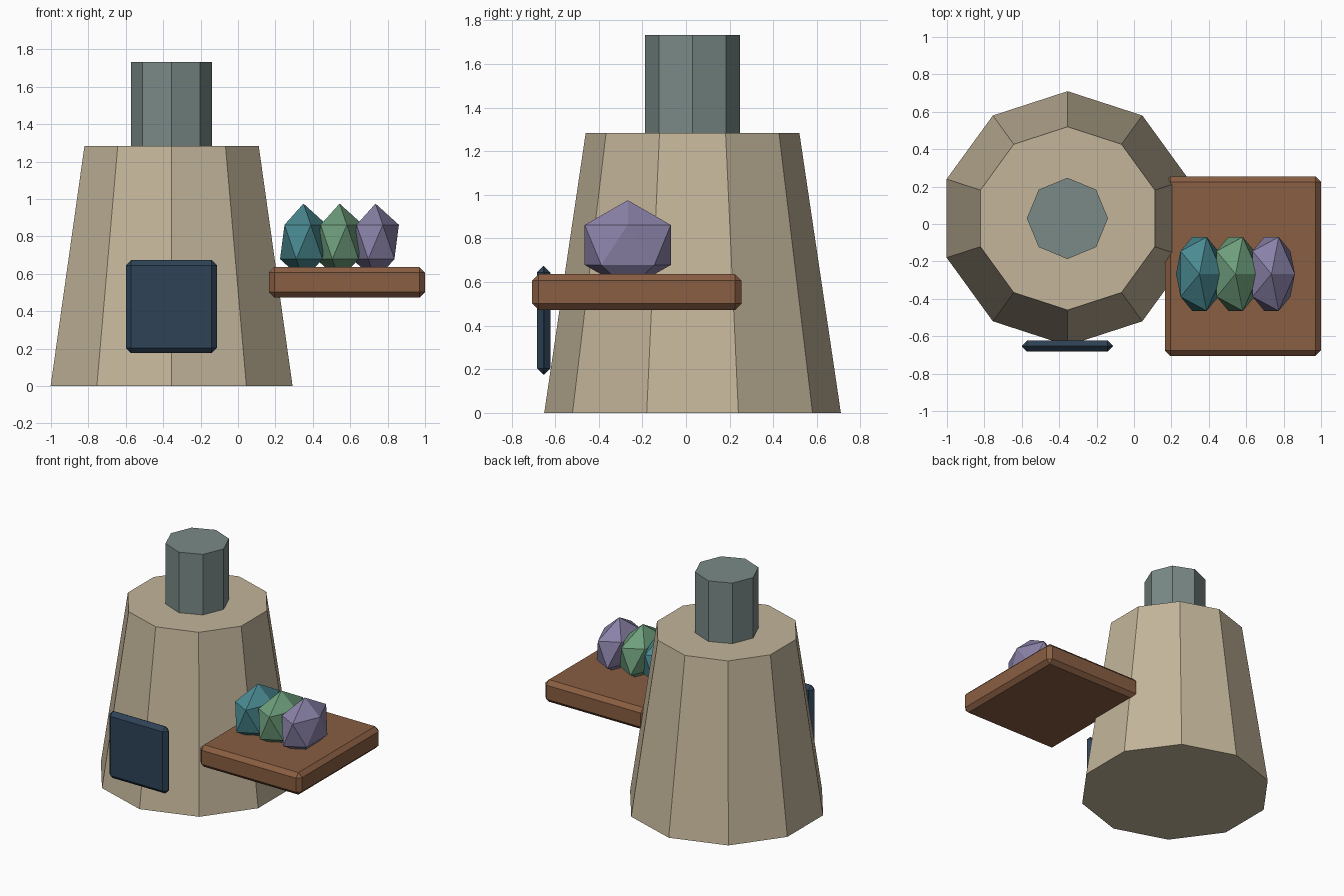
import bpy, bmesh, math
from mathutils import Matrix, Vector

if "Cube" in bpy.data.objects:
    bpy.data.objects.remove(bpy.data.objects["Cube"])


def material(name, rgb):
    m = bpy.data.materials.new(name)
    lin = [((c / 255 + 0.055) / 1.055) ** 2.4 for c in rgb]
    m.diffuse_color = (*lin, 1)
    m.use_nodes = True
    m.node_tree.nodes["Principled BSDF"].inputs["Base Color"].default_value = m.diffuse_color
    return m


def finish(name, bm, mat):
    bmesh.ops.recalc_face_normals(bm, faces=bm.faces)
    mesh = bpy.data.meshes.new(name)
    bm.to_mesh(mesh)
    bm.free()
    mesh.materials.append(mat)
    ob = bpy.data.objects.new(name, mesh)
    bpy.context.collection.objects.link(ob)
    return ob


def frustum(name, x, y, sides, r0, r1, z0, z1, mat):
    """Tapered prism with one corner pointing to +y."""
    bm = bmesh.new()
    rings = []
    for r, z in ((r0, z0), (r1, z1)):
        angles = [math.pi / 2 + math.tau * i / sides for i in range(sides)]
        rings.append([bm.verts.new((x + r * math.cos(a), y + r * math.sin(a), z)) for a in angles])
    low, high = rings
    bm.faces.new(low)
    bm.faces.new(high)
    for i in range(sides):
        j = (i + 1) % sides
        bm.faces.new((low[i], low[j], high[j], high[i]))
    return finish(name, bm, mat)


def chamfered_box(name, lo, hi, width, mat):
    lo, hi = Vector(lo), Vector(hi)
    bm = bmesh.new()
    bmesh.ops.create_cube(bm, size=1, matrix=Matrix.LocRotScale((lo + hi) / 2, None, hi - lo))
    bmesh.ops.bevel(bm, geom=bm.edges[:], offset=width, segments=1, affect='EDGES')
    return finish(name, bm, mat)


def gem(name, x, mat):
    bm = bmesh.new()
    bmesh.ops.create_icosphere(bm, subdivisions=1, radius=1,
                               matrix=Matrix.LocRotScale((x, -0.267, 0.77), None, Vector((0.14, 0.232, 0.205))))
    return finish(name, bm, mat)


# Tapered tower and chimney
frustum("tower_body", -0.355, 0.03, 10, 0.68, 0.49, 0, 1.283, material("beige clay", (195, 181, 154)))
frustum("chimney", -0.356, 0.03, 8, 0.217, 0.217, 1.24, 1.733, material("grey green", (122, 138, 135)))

# Dark door panel in front
chamfered_box("door_panel", (-0.6, -0.683, 0.175), (-0.112, -0.622, 0.673), 0.029, material("dark blue", (46, 66, 86)))

# Side shelf with three faceted gems
chamfered_box("side_shelf", (0.165, -0.706, 0.472), (1.0, 0.255, 0.636), 0.03, material("brown wood", (137, 94, 66)))
for name, x, rgb in (("teal", 0.35, (74, 138, 146)),
                     ("green", 0.543, (110, 158, 124)),
                     ("purple", 0.735, (138, 130, 168))):
    gem(name + "_gem", x, material(name, rgb))
